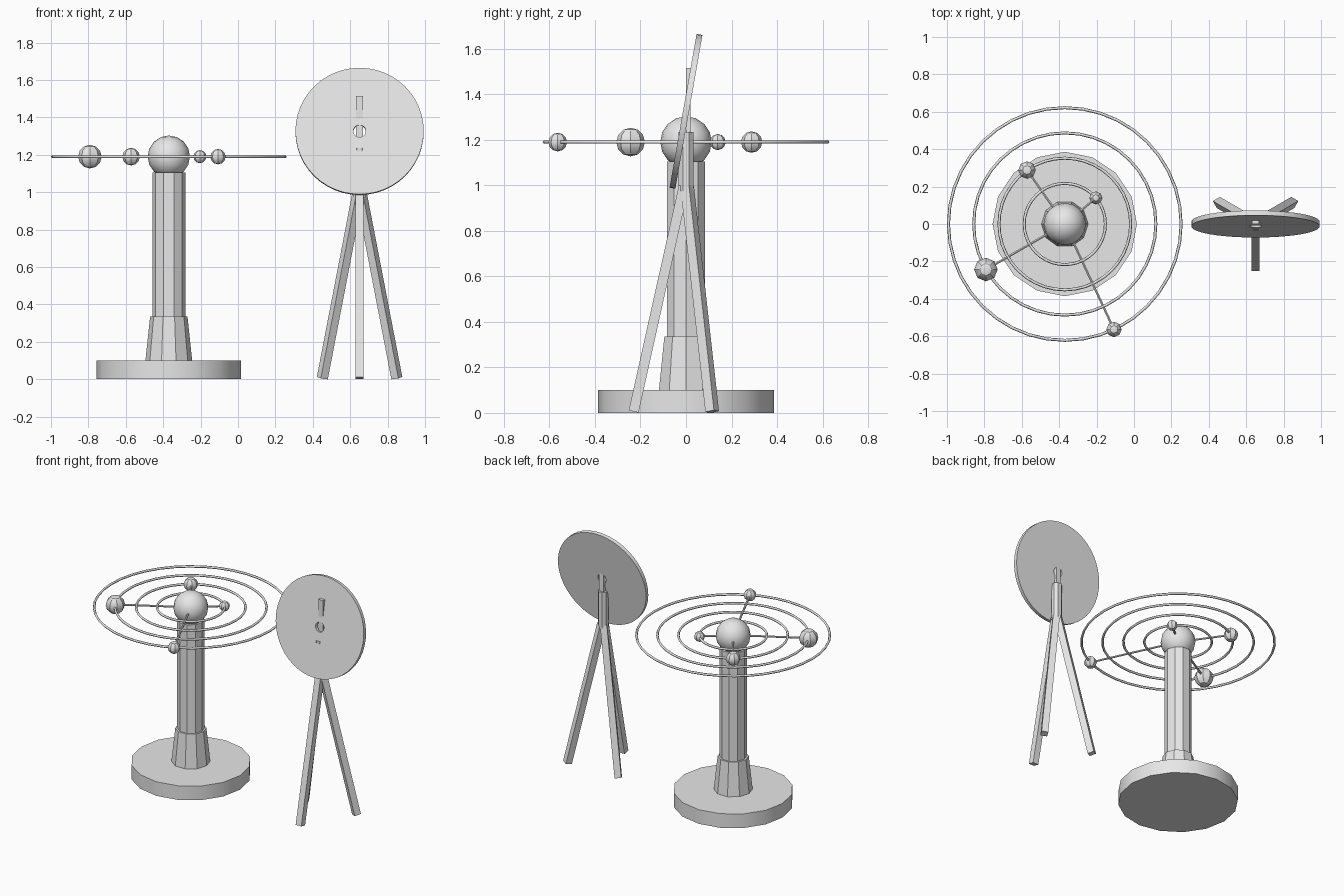
import bpy, math
from mathutils import Vector, Matrix

if "Cube" in bpy.data.objects:
    bpy.data.objects.remove(bpy.data.objects["Cube"])

grey = bpy.data.materials.new("plain grey")
grey.diffuse_color = (0.8, 0.8, 0.8, 1)
grey.use_nodes = True
grey.node_tree.nodes["Principled BSDF"].inputs["Base Color"].default_value = grey.diffuse_color


def finish(name, angle=30):
    """Name, colour and shade the part that was just added."""
    ob = bpy.context.object
    ob.name = name
    ob.data.materials.clear()
    ob.data.materials.append(grey)
    bpy.ops.object.shade_smooth_by_angle(angle=math.radians(angle))
    return ob


def cone(name, x, y, z0, z1, r0, r1, sides, turn=0.0):
    bpy.ops.mesh.primitive_cone_add(vertices=sides, radius1=r0, radius2=r1, depth=z1 - z0,
                                    location=(x, y, (z0 + z1) / 2), rotation=(0, 0, turn))
    return finish(name)


def sphere(name, loc, r, segs, rings):
    bpy.ops.mesh.primitive_uv_sphere_add(segments=segs, ring_count=rings, radius=r, location=loc)
    return finish(name)


def torus(name, loc, major, minor, rot=(0, 0, 0), segs=40):
    bpy.ops.mesh.primitive_torus_add(major_radius=major, minor_radius=minor, major_segments=segs,
                                     minor_segments=6, location=loc, rotation=rot)
    return finish(name, 65)


def bar(name, a, b, radius, sides, roll=0.0):
    """Prism running from a to b."""
    a, b = Vector(a), Vector(b)
    d = b - a
    bpy.ops.mesh.primitive_cylinder_add(vertices=sides, radius=radius, depth=d.length)
    ob = finish(name)
    turn = d.to_track_quat('Z', 'Y').to_matrix().to_4x4()
    ob.matrix_world = Matrix.Translation((a + b) / 2) @ turn @ Matrix.Rotation(roll, 4, 'Z')
    return ob


# Orrery stand
CX, CZ = -0.37, 1.19
cone("round_base", CX, 0, 0, 0.1, 0.386, 0.386, 16)
cone("column_foot", CX, 0, 0.1, 0.335, 0.125, 0.1, 10, math.pi / 2)
cone("column", CX, 0, 0.3, 1.105, 0.088, 0.088, 10, math.pi / 2)
sphere("central_ball", (CX, 0, CZ), 0.113, 16, 8)

# Orbit rings, each with an arm and a planet
planets = [(0.217, 40, 0.035), (0.352, 125, 0.047), (0.487, 210, 0.063), (0.622, 295, 0.041)]
for i, (orbit, deg, size) in enumerate(planets, 1):
    a = math.radians(deg)
    spot = (CX + orbit * math.cos(a), orbit * math.sin(a), CZ)
    torus(f"orbit_ring_{i}", (CX, 0, CZ), orbit, 0.008)
    bar(f"planet_arm_{i}", (CX, 0, CZ), spot, 0.007, 6)
    sphere(f"planet_{i}", spot, size, 8, 6)

# Tilted dish with a centre hole, turned from a rectangular section
DX, DZ = 0.65, 1.325
R, HOLE, T, N = 0.343, 0.033, 0.013, 48
section = [(HOLE, -T), (R, -T), (R, T), (HOLE, T)]
verts = [(r * math.cos(2 * math.pi * i / N), r * math.sin(2 * math.pi * i / N), z)
         for i in range(N) for r, z in section]
faces = [(i * 4 + k, (i + 1) % N * 4 + k, (i + 1) % N * 4 + (k + 1) % 4, i * 4 + (k + 1) % 4)
         for i in range(N) for k in range(4)]
mesh = bpy.data.meshes.new("dish")
mesh.from_pydata(verts, [], faces)
dish = bpy.data.objects.new("dish", mesh)
bpy.context.collection.objects.link(dish)
bpy.ops.object.select_all(action='DESELECT')
dish.select_set(True)
bpy.context.view_layer.objects.active = dish
tilt = (math.radians(80), 0, 0)
dish.location, dish.rotation_euler = (DX, 0, DZ), tilt
finish("dish")
torus("dish_inner_ring", (DX, 0, DZ), 0.24, 0.0145, tilt, 48)

# Mount and thin upright through the dish
cone("dish_mount", DX, 0, 0.975, 1.235, 0.035, 0.035, 8, math.pi / 8)
bpy.ops.mesh.primitive_cube_add(size=1, location=(DX, 0.009, 1.3575))
bpy.context.object.scale = (0.036, 0.02, 0.315)
finish("dish_upright")

# Tripod legs, square in section
for i, deg in enumerate((30, 150, 270), 1):
    a = math.radians(deg)
    c, s = math.cos(a), math.sin(a)
    bar(f"tripod_leg_{i}", (DX + 0.23 * c, 0.23 * s, 0.006), (DX + 0.01 * c, 0.01 * s, 0.995),
        0.031, 4, math.pi / 4 + (0 if deg == 270 else math.radians(deg - 270)))
